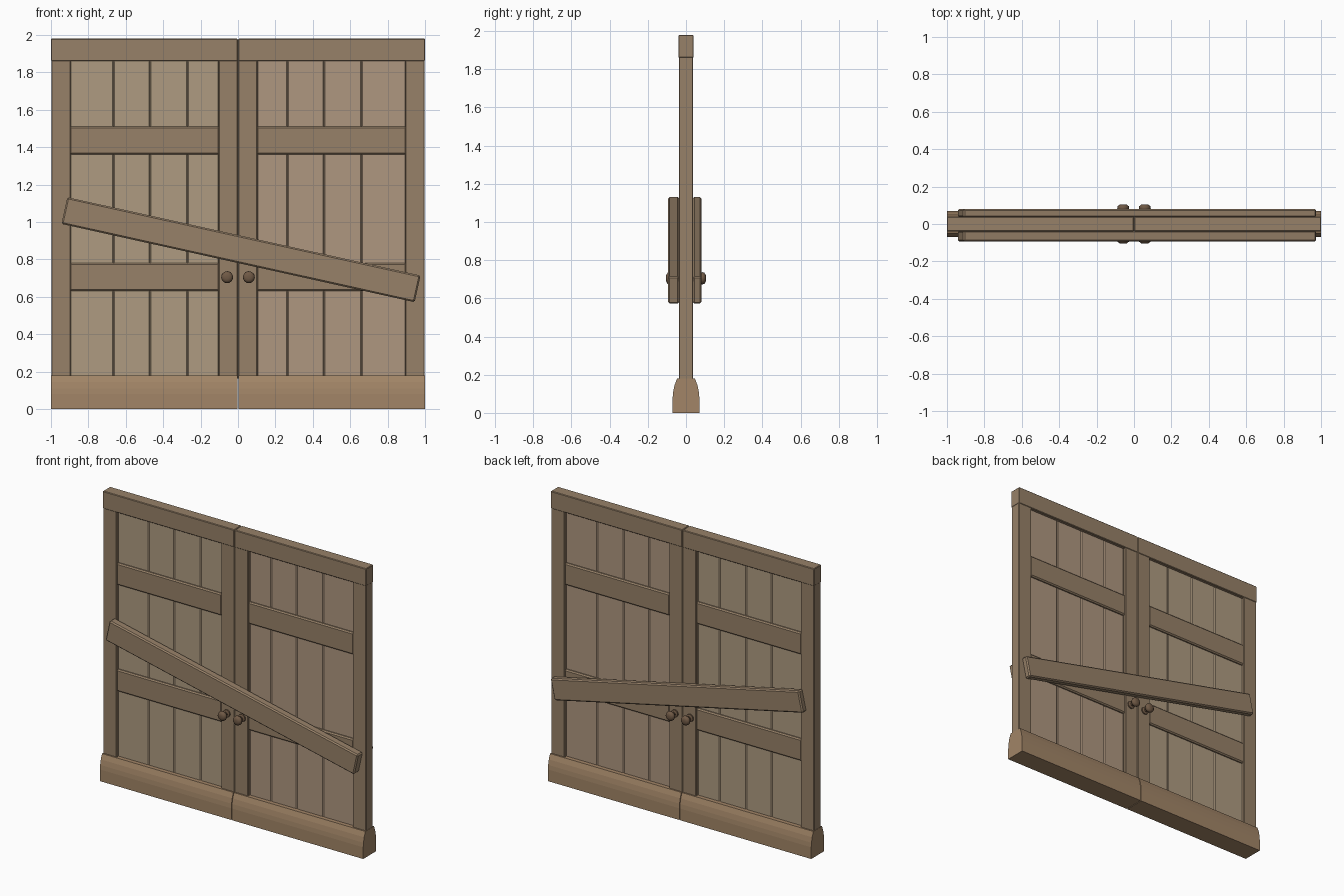
import bpy, math
from mathutils import Matrix, Vector

if "Cube" in bpy.data.objects:
    bpy.data.objects.remove(bpy.data.objects["Cube"])


def material(name, color):
    m = bpy.data.materials.new(name)
    m.diffuse_color = (*color, 1)
    m.use_nodes = True
    m.node_tree.nodes["Principled BSDF"].inputs["Base Color"].default_value = m.diffuse_color
    return m


FRAME = material("frame_wood", (0.31, 0.22, 0.14))
LEFT = material("left_board_wood", (0.43, 0.33, 0.22))
RIGHT = material("right_board_wood", (0.43, 0.31, 0.215))
BASE = material("base_wood", (0.36, 0.235, 0.135))
KNOB = material("knob_wood", (0.16, 0.10, 0.06))


def mesh_object(name, verts, faces, mat):
    me = bpy.data.meshes.new(name)
    me.from_pydata(verts, [], faces)
    me.materials.append(mat)
    ob = bpy.data.objects.new(name, me)
    bpy.context.collection.objects.link(ob)
    return ob


def prism(name, profile, x0, x1, mat):
    """Extrude a counter-clockwise (y, z) profile along x."""
    x0, x1 = sorted((x0, x1))
    n = len(profile)
    verts = [(x, y, z) for x in (x0, x1) for y, z in profile]
    faces = [tuple(reversed(range(n))), tuple(range(n, 2 * n))]
    faces += [(i, (i + 1) % n, n + (i + 1) % n, n + i) for i in range(n)]
    return mesh_object(name, verts, faces, mat)


def box(name, xs, ys, zs, mat, bevel=0.004):
    (y0, y1), (z0, z1) = ys, zs
    ob = prism(name, [(y0, z0), (y1, z0), (y1, z1), (y0, z1)], *xs, mat)
    if bevel:
        mod = ob.modifiers.new("bevel", "BEVEL")
        mod.width = bevel
        mod.segments = 1
    return ob


def lathe(name, profile, center, side, mat, n=16):
    """Spin (radius, depth) points around the y axis."""
    verts, faces = [], []
    for r, d in profile:
        for k in range(n):
            a = 2 * math.pi * k / n
            verts.append((center[0] + r * math.cos(a), side * d,
                          center[1] + side * r * math.sin(a)))
    for j in range(len(profile) - 1):
        for k in range(n):
            b, c = j * n, (k + 1) % n
            faces.append((b + k, b + n + k, b + n + c, b + c))
    last = (len(profile) - 1) * n
    faces.append(tuple(last + k for k in reversed(range(n))))
    faces.append(tuple(range(n)))
    ob = mesh_object(name, verts, faces, mat)
    bpy.context.view_layer.objects.active = ob
    ob.select_set(True)
    bpy.ops.object.shade_smooth_by_angle(angle=math.radians(50))
    ob.select_set(False)


half = [(0.07, 0), (0.07, 0.08), (0.067, 0.11), (0.06, 0.145), (0.047, 0.18)]
base_profile = half + [(-y, z) for y, z in reversed(half)]
knob_profile = [(0.026, 0.03), (0.026, 0.045), (0.012, 0.05), (0.012, 0.066),
                (0.026, 0.073), (0.032, 0.084), (0.03, 0.095), (0.02, 0.103), (0.008, 0.105)]
splits = {-1: (0.1, 0.27, 0.47, 0.665, 0.9), 1: (0.1, 0.265, 0.46, 0.66, 0.9)}

for s, side in ((-1, "left"), (1, "right")):
    # base and top rail of this leaf
    prism(f"{side}_base", base_profile, s * 0.002, s, BASE)
    box(f"{side}_top_rail", (s * 0.001, s), (-0.04, 0.04), (1.86, 1.98), FRAME)
    # upright stiles
    box(f"{side}_inner_stile", (s * 0.001, s * 0.103), (-0.037, 0.037), (0.16, 1.87), FRAME)
    box(f"{side}_outer_stile", (s * 0.895, s * 0.998), (-0.037, 0.037), (0.16, 1.87), FRAME)
    # cross rails
    for z, label in ((0.63, "lower"), (1.36, "upper")):
        box(f"{side}_{label}_rail", (s * 0.1, s * 0.9), (-0.034, 0.034),
            (z, z + 0.15), FRAME, 0.008)
    # panel boards, bevelled so grooves show between them
    for i in range(4):
        a, b = splits[side == "right" and 1 or -1][i:i + 2]
        box(f"{side}_board_{i + 1}", (s * a, s * b), (-0.018, 0.018), (0.16, 1.88),
            RIGHT if s > 0 else LEFT, 0.006)
    # knobs on both faces
    for f, face in ((-1, "front"), (1, "back")):
        lathe(f"{side}_{face}_knob", knob_profile, (s * 0.058, 0.705), f, KNOB)

# slanted barring planks
for face, ys in (("front", (-0.094, -0.036)), ("back", (0.036, 0.081))):
    bar = box(f"{face}_bar", (-0.967, 0.967), ys, (-0.073, 0.073), FRAME, 0.008)
    bar.matrix_world = Matrix.Translation(Vector((0.016, 0, 0.852))) @ \
        Matrix.Rotation(math.radians(12.5), 4, "Y")
